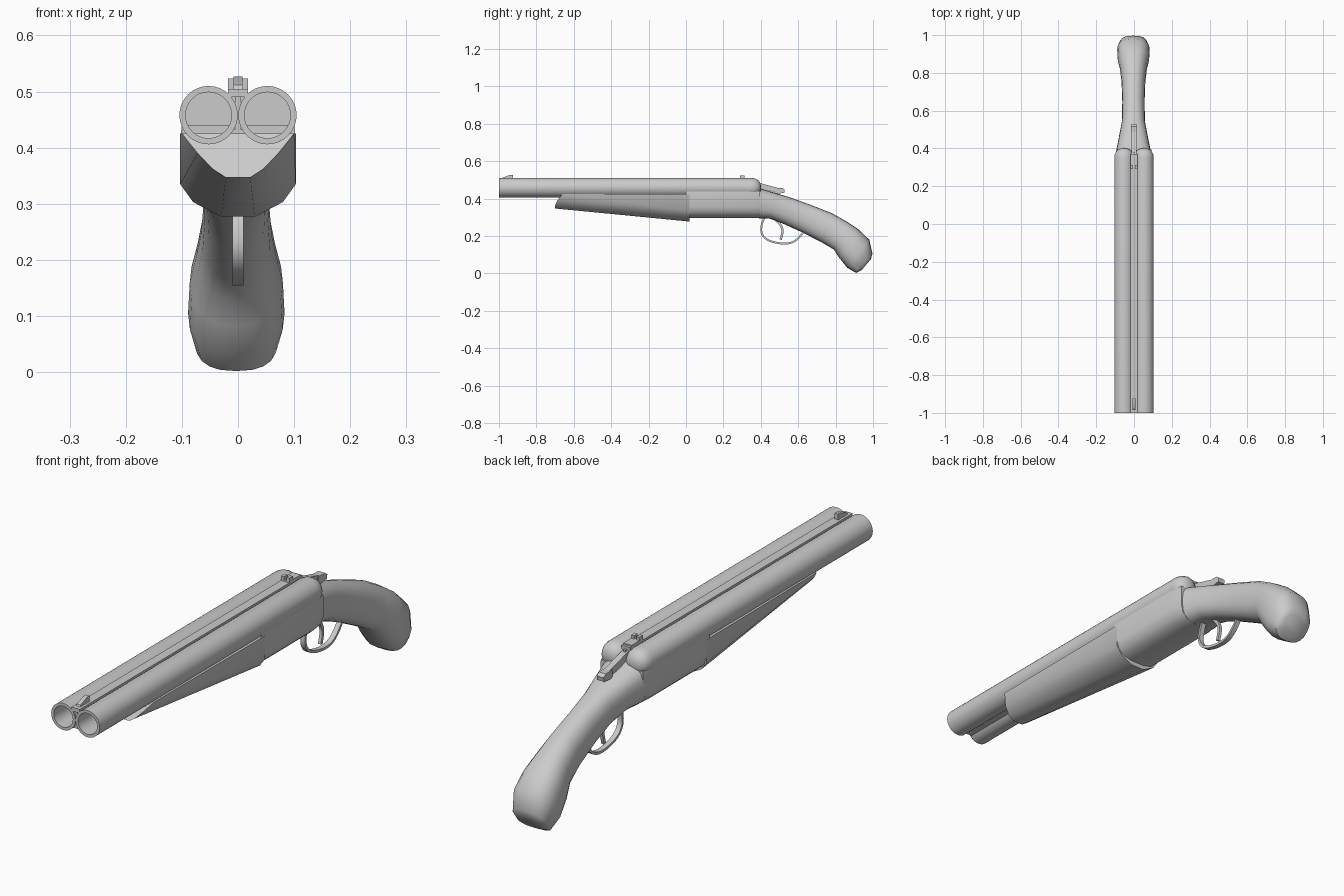
import bpy, bmesh, math
from mathutils import Vector

if "Cube" in bpy.data.objects:
    bpy.data.objects.remove(bpy.data.objects["Cube"])


def finish(name, bm, angle=35):
    bmesh.ops.remove_doubles(bm, verts=bm.verts, dist=1e-5)
    bmesh.ops.recalc_face_normals(bm, faces=bm.faces)
    mesh = bpy.data.meshes.new(name)
    bm.to_mesh(mesh)
    bm.free()
    ob = bpy.data.objects.new(name, mesh)
    bpy.context.collection.objects.link(ob)
    bpy.ops.object.select_all(action='DESELECT')
    ob.select_set(True)
    bpy.context.view_layer.objects.active = ob
    bpy.ops.object.shade_smooth_by_angle(angle=math.radians(angle))
    return ob


def loft(name, rings, angle=35):
    """Skin closed rings of equal length and cap both ends."""
    bm = bmesh.new()
    vs = [[bm.verts.new(p) for p in r] for r in rings]
    n = len(rings[0])
    for a, b in zip(vs, vs[1:]):
        for i in range(n):
            j = (i + 1) % n
            bm.faces.new((a[i], a[j], b[j], b[i]))
    bm.faces.new(vs[0])
    bm.faces.new(vs[-1])
    return finish(name, bm, angle)


def lathe(name, profile, cx, cz, steps=32):
    """Spin (radius, y) points about a line parallel to y."""
    bm = bmesh.new()
    vs = [bm.verts.new((cx + r, y, cz)) for r, y in profile]
    es = [bm.edges.new(p) for p in zip(vs, vs[1:])]
    bmesh.ops.spin(bm, geom=vs + es, cent=(cx, 0, cz), axis=(0, 1, 0),
                   angle=2 * math.pi, steps=steps)
    return finish(name, bm)


def side_plate(name, pts, w):
    """Extrude a (y, z) outline across x."""
    return loft(name, [[(x, y, z) for y, z in pts] for x in (-w, w)], 30)


def box(name, x, y0, y1, z0, z1, cx=0):
    ob = side_plate(name, [(y0, z0), (y1, z0), (y1, z1), (y0, z1)], x)
    ob.location.x = cx
    return ob


def strip(name, pts, w, t, sub=4):
    """Sweep a flat band of half width w, half thickness t along smoothed (y, z) points."""
    p = [Vector(q) for q in pts]
    p = [2 * p[0] - p[1]] + p + [2 * p[-1] - p[-2]]
    path = []
    for a, b, c, d in zip(p, p[1:], p[2:], p[3:]):
        for k in range(sub):
            s = k / sub
            path.append(0.5 * (2 * b + (c - a) * s + (2 * a - 5 * b + 4 * c - d) * s ** 2
                               + (3 * b - a - 3 * c + d) * s ** 3))
    path.append(p[-2])
    rings = []
    for i, q in enumerate(path):
        d = (path[min(i + 1, len(path) - 1)] - path[max(i - 1, 0)]).normalized()
        o = Vector((-d.y, d.x)) * t
        rings.append([(x, q.x + s * o.x, q.y + s * o.y)
                      for x, s in ((-w, -1), (w, -1), (w, 1), (-w, 1))])
    return loft(name, rings)


def mirrored(half):
    return half + [(-x, y, z) for x, y, z in reversed(half)]


# Twin barrels with open bores and domed breech ends
barrel = [(0, 0.33), (0.041, 0.33), (0.041, -1), (0.052, -1), (0.052, 0.35),
          (0.049, 0.37), (0.04, 0.387), (0.024, 0.398), (0, 0.402)]
for side, x in (("left", -0.0525), ("right", 0.0525)):
    lathe(side + "_barrel", barrel, x, 0.458)

# Rib and webs joining the barrels
box("top_rib", 0.018, -1, 0.37, 0.490, 0.505)
box("barrel_web", 0.005, -0.995, 0.38, 0.43, 0.495)
box("lower_rib", 0.02, -0.995, 0.38, 0.424, 0.432)

# Sights
side_plate("front_sight", [(-0.985, 0.5), (-0.925, 0.5), (-0.925, 0.527), (-0.94, 0.527),
                           (-0.98, 0.512)], 0.008)
box("rear_sight_base", 0.018, 0.29, 0.36, 0.5, 0.51)
for side, x in (("left", -0.0115), ("right", 0.0115)):
    box("rear_sight_" + side, 0.0065, 0.29, 0.312, 0.505, 0.523, x)

# Receiver, narrowing slightly at the back
half = [(0.1, 0.44), (0.102, 0.425), (0.102, 0.355), (0.092, 0.325), (0.07, 0.305), (0.03, 0.295)]
loft("receiver", [mirrored([(x * s, y, z) for x, z in half])
                  for y, s in ((0.0, 1), (0.34, 1), (0.395, 0.9))])

# Tapered fore-end under the barrels
front = [(0.1, -0.66, 0.425), (0.072, -0.688, 0.39), (0.045, -0.7, 0.362), (0.022, -0.7, 0.347)]
back = [(0.103, 0.02, 0.425), (0.103, 0.02, 0.335), (0.08, 0.02, 0.303), (0.03, 0.02, 0.277)]
loft("fore_end", [mirrored(front), mirrored(back)], 40)

# Curved pistol-style stock: top point, bottom point, half width, squareness
sections = [
    ((0.385, 0.458), (0.385, 0.295), 0.092, 3.0),
    ((0.47, 0.432), (0.45, 0.292), 0.077, 2.7),
    ((0.56, 0.405), (0.525, 0.263), 0.061, 2.4),
    ((0.67, 0.365), (0.62, 0.220), 0.059, 2.3),
    ((0.78, 0.322), (0.725, 0.166), 0.063, 2.3),
    ((0.86, 0.277), (0.79, 0.128), 0.072, 2.3),
    ((0.92, 0.237), (0.82, 0.082), 0.083, 2.4),
    ((0.98, 0.180), (0.862, 0.030), 0.086, 2.5),
    ((0.997, 0.105), (0.91, 0.002), 0.073, 2.5),
    ((0.988, 0.075), (0.94, 0.018), 0.055, 2.5),
]
rings = []
for top, bottom, w, n in sections:
    t, b = Vector(top), Vector(bottom)
    ring = []
    for k in range(20):
        a = 2 * math.pi * k / 20
        c, s = (math.copysign(abs(f) ** (2 / n), f) for f in (math.cos(a), math.sin(a)))
        q = (t + b) / 2 + (t - b) / 2 * s
        ring.append((w * c - 0.003, q.x, q.y))
    rings.append(ring)
loft("stock", rings, 50)

# Opening lever with thumb piece
side_plate("lever_arm", [(0.355, 0.45), (0.355, 0.492), (0.38, 0.487), (0.49, 0.457), (0.49, 0.435)], 0.012)
side_plate("lever_thumb_piece", [(0.475, 0.425), (0.472, 0.458), (0.515, 0.457), (0.528, 0.447),
                                 (0.525, 0.43)], 0.015)

# Trigger guard and trigger
strip("trigger_guard", [(0.42, 0.30), (0.405, 0.26), (0.405, 0.215), (0.435, 0.18), (0.5, 0.161),
                        (0.56, 0.163), (0.6, 0.188), (0.635, 0.23)], 0.01, 0.005)
strip("trigger", [(0.475, 0.29), (0.505, 0.26), (0.516, 0.225), (0.506, 0.18)], 0.006, 0.006)
